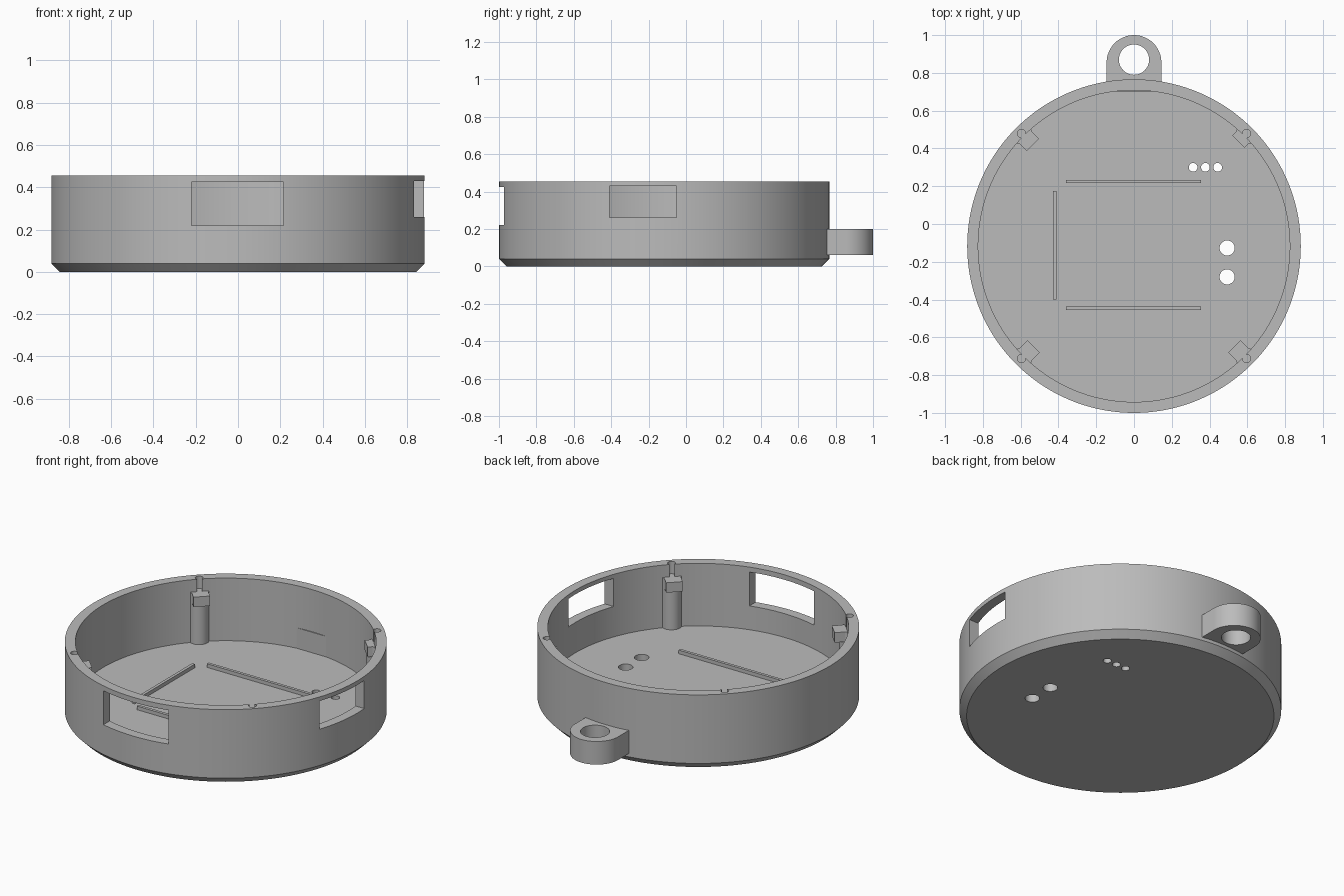
import bpy, bmesh, math
from mathutils import Matrix, Vector

if "Cube" in bpy.data.objects:
    bpy.data.objects.remove(bpy.data.objects["Cube"], do_unlink=True)

CY = -0.117          # body centre in y
R, R_IN = 0.883, 0.825
H, FLOOR = 0.455, 0.076
CHAMFER = 0.04

grey = bpy.data.materials.new("plain grey")
grey.use_nodes = True
colour = (0.5, 0.5, 0.5, 1)
grey.diffuse_color = colour
grey.node_tree.nodes["Principled BSDF"].inputs["Base Color"].default_value = colour


def finish(name, bm):
    bmesh.ops.recalc_face_normals(bm, faces=bm.faces)
    mesh = bpy.data.meshes.new(name)
    bm.to_mesh(mesh)
    bm.free()
    mesh.materials.append(grey)
    ob = bpy.data.objects.new(name, mesh)
    bpy.context.collection.objects.link(ob)
    return ob


def box(name, x0, x1, y0, y1, z0, z1, turn=None):
    bm = bmesh.new()
    bmesh.ops.create_cube(bm, size=1)
    bmesh.ops.scale(bm, vec=(x1 - x0, y1 - y0, z1 - z0), verts=bm.verts)
    bmesh.ops.translate(bm, vec=((x0 + x1) / 2, (y0 + y1) / 2, (z0 + z1) / 2), verts=bm.verts)
    if turn:
        bmesh.ops.transform(bm, matrix=turn, verts=bm.verts)
    return finish(name, bm)


def cylinder(name, x, y, r, z0, z1, segments=32):
    bm = bmesh.new()
    bmesh.ops.create_cone(bm, cap_ends=True, segments=segments, radius1=r, radius2=r,
                          depth=z1 - z0, matrix=Matrix.Translation((x, y, (z0 + z1) / 2)))
    return finish(name, bm)


def lathe(name, profile, steps=144):
    bm = bmesh.new()
    rings = []
    for r, z in profile:
        if r == 0:
            rings.append([bm.verts.new((0, CY, z))] * steps)
        else:
            rings.append([bm.verts.new((r * math.cos(a), CY + r * math.sin(a), z))
                          for a in (math.tau * i / steps for i in range(steps))])
    for lo, hi in zip(rings, rings[1:]):
        for i in range(steps):
            j = (i + 1) % steps
            bm.faces.new(dict.fromkeys((lo[i], lo[j], hi[j], hi[i])))
    return finish(name, bm)


def boolean(ob, cutter, operation="DIFFERENCE"):
    mod = ob.modifiers.new("cut", "BOOLEAN")
    mod.operation, mod.solver, mod.object = operation, "EXACT", cutter
    bpy.context.view_layer.objects.active = ob
    bpy.ops.object.modifier_apply(modifier=mod.name)
    bpy.data.objects.remove(cutter, do_unlink=True)


def smooth(ob):
    bpy.ops.object.select_all(action="DESELECT")
    ob.select_set(True)
    bpy.context.view_layer.objects.active = ob
    bpy.ops.object.shade_smooth_by_angle(angle=math.radians(30))


# Round tray with a chamfered base
tray = lathe("round_tray", [(0, 0), (R - CHAMFER, 0), (R, CHAMFER), (R, H),
                            (R_IN, H), (R_IN, FLOOR), (0, FLOOR)])

# Wall windows
boolean(tray, box("front_window", -0.22, 0.215, -1.1, -0.8, 0.22, 0.425))
boolean(tray, box("side_window", 0.7, 1.0, -0.41, -0.05, 0.26, 0.43))

# Floor holes
for x in (0.313, 0.378, 0.443):
    boolean(tray, cylinder("small_hole", x, 0.3, 0.023, -0.1, 0.2))
for y in (-0.127, -0.28):
    boolean(tray, cylinder("large_hole", 0.493, y, 0.04, -0.1, 0.2))

# Corner posts with lugs, each below a pin hole in the rim
POST_R, POST_TOP = 0.842, 0.38
corners = {"back_left": (45, 0.782), "back_right": (135, 0.757),
           "front_right": (225, 0.752), "front_left": (315, 0.752)}
for name, (angle, inner) in corners.items():
    a = math.radians(angle)
    x, y = POST_R * math.cos(a), CY + POST_R * math.sin(a)
    boolean(tray, cylinder("pin_hole", x, y, 0.022, POST_TOP, H + 0.1))
    post = cylinder(name + "_post", x, y, 0.056, FLOOR - 0.01, POST_TOP)
    boolean(post, cylinder("post_limit", 0, CY, 0.85, 0, H, 144), "INTERSECT")
    smooth(post)
    turn = Matrix.Translation((0, CY, 0)) @ Matrix.Rotation(a, 4, "Z")
    box(name + "_post_block", inner, 0.84, -0.046, 0.046, 0.32, POST_TOP, turn)
smooth(tray)

# Low ribs on the floor
RIB_TOP = FLOOR + 0.022
for name, y in (("back_rib", 0.225), ("front_rib", -0.445)):
    box(name, -0.36, 0.355, y - 0.009, y + 0.009, FLOOR - 0.01, RIB_TOP)
box("right_rib", -0.429, -0.411, -0.4, 0.175, FLOOR - 0.01, RIB_TOP)

# Hanging loop at the back
LOOP_R, LOOP_Y = 0.145, 0.855
outline = [(LOOP_R, 0.702)]
outline += [(LOOP_R * math.cos(t), LOOP_Y + LOOP_R * math.sin(t))
            for t in (math.pi * i / 32 for i in range(33))]
outline += [(-LOOP_R, 0.702)]
bm = bmesh.new()
face = bm.faces.new([bm.verts.new((x, y, 0.06)) for x, y in outline])
top = bmesh.ops.extrude_face_region(bm, geom=[face])["geom"]
bmesh.ops.translate(bm, vec=Vector((0, 0, 0.14)),
                    verts=[v for v in top if isinstance(v, bmesh.types.BMVert)])
loop = finish("hanging_loop", bm)
boolean(loop, cylinder("loop_hole", 0, 0.87, 0.08, 0, 0.3, 48))
smooth(loop)
